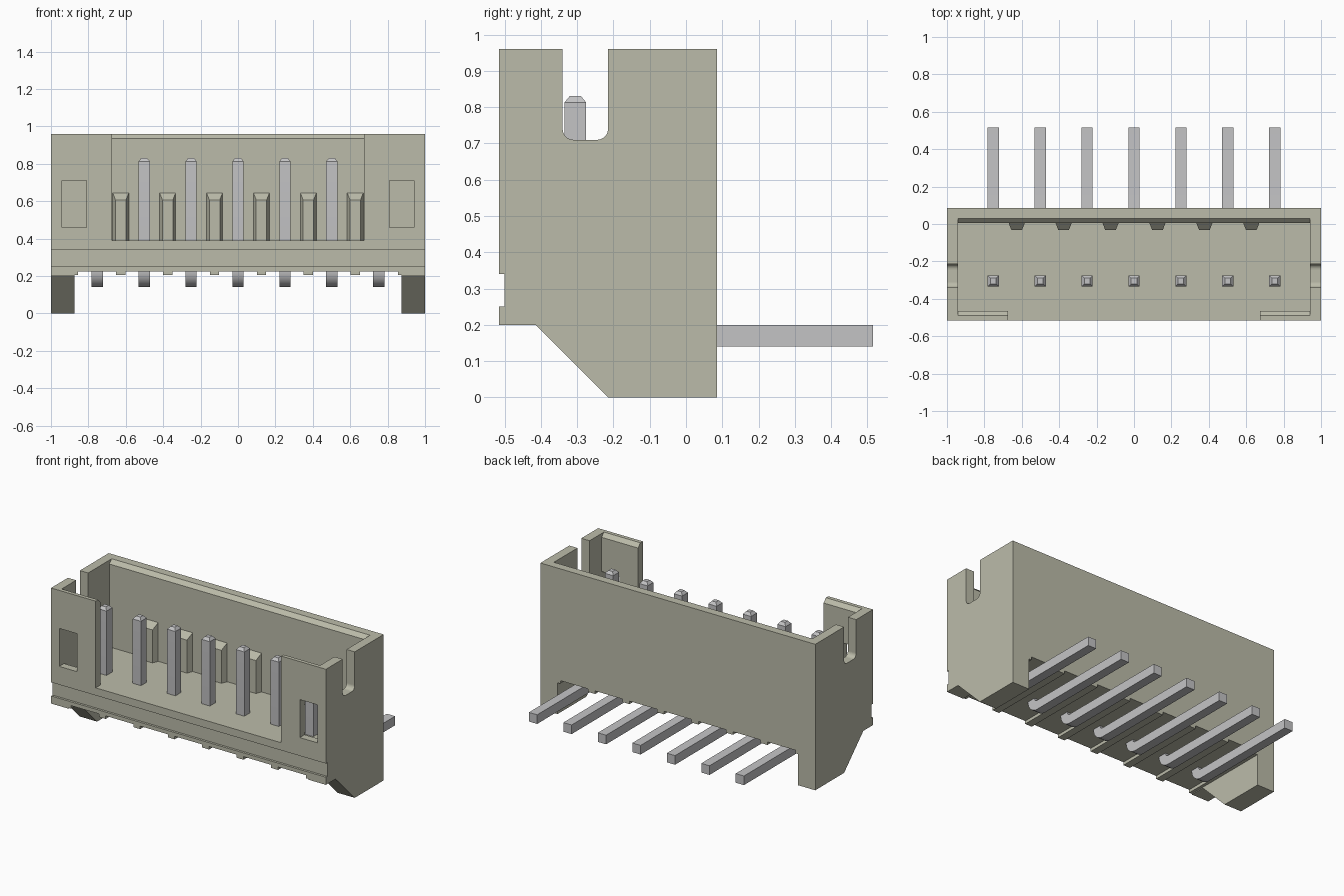
import bpy
import bmesh
import math

cube = bpy.data.objects.get("Cube")
if cube:
    bpy.data.objects.remove(cube, do_unlink=True)


def material(name, rgb):
    m = bpy.data.materials.new(name)
    m.use_nodes = True
    m.diffuse_color = (*rgb, 1)
    m.node_tree.nodes["Principled BSDF"].inputs["Base Color"].default_value = (*rgb, 1)
    return m


PLASTIC = material("warm grey plastic", (0.50, 0.50, 0.40))
METAL = material("grey metal", (0.55, 0.55, 0.56))


def to_object(bm, name, mat):
    bmesh.ops.recalc_face_normals(bm, faces=bm.faces)
    me = bpy.data.meshes.new(name)
    bm.to_mesh(me)
    bm.free()
    me.materials.append(mat)
    ob = bpy.data.objects.new(name, me)
    bpy.context.collection.objects.link(ob)
    return ob


def prism(points, lo, hi, axis):
    """Extrude a profile along x (points are y, z) or along y (points are x, z)."""
    bm = bmesh.new()
    place = (lambda a, b: (lo, a, b)) if axis == "x" else (lambda a, b: (a, lo, b))
    face = bm.faces.new([bm.verts.new(place(a, b)) for a, b in points])
    ext = bmesh.ops.extrude_face_region(bm, geom=[face])
    move = (hi - lo, 0, 0) if axis == "x" else (0, hi - lo, 0)
    bmesh.ops.translate(bm, vec=move, verts=[g for g in ext["geom"] if isinstance(g, bmesh.types.BMVert)])
    return bm


def rect(a0, a1, b0, b1):
    return [(a0, b0), (a1, b0), (a1, b1), (a0, b1)]


def arc(cy, cz, r, start, end, n=8):
    return [(cy + r * math.cos(math.radians(start + (end - start) * i / n)),
             cz + r * math.sin(math.radians(start + (end - start) * i / n))) for i in range(n + 1)]


def cut(target, bm):
    cutter = to_object(bm, "cutter", PLASTIC)
    cutter.hide_render = True
    mod = target.modifiers.new("cut", "BOOLEAN")
    mod.operation = "DIFFERENCE"
    mod.solver = "EXACT"
    mod.object = cutter
    bpy.context.view_layer.objects.active = target
    bpy.ops.object.modifier_apply(modifier=mod.name)
    bpy.data.objects.remove(cutter, do_unlink=True)


PITCH = 0.2508
RIBS = [(i - 2.5) * PITCH for i in range(6)]

# Housing: side outline with front groove and sloped feet
housing = to_object(prism([(-0.515, 0.96), (-0.515, 0.34), (-0.5, 0.34), (-0.5, 0.25),
                           (-0.515, 0.25), (-0.515, 0.2), (-0.415, 0.2), (-0.215, 0),
                           (0.085, 0), (0.085, 0.96)], -1, 1, "x"), "housing", PLASTIC)

# Open cavity with chamfered front and back rims
cut(housing, prism([(-0.465, 0.39), (0.005, 0.39), (0.005, 0.935), (0.07, 1.0),
                    (-0.53, 1.0), (-0.465, 0.935)], -0.94, 0.94, "x"))

# Wide front opening and the two small windows
cut(housing, prism(rect(-0.675, 0.675, 0.39, 1.1), -0.6, -0.4, "y"))
for a, b in ((-0.94, -0.81), (0.81, 0.94)):
    cut(housing, prism(rect(a, b, 0.46, 0.71), -0.6, -0.4, "y"))

# Round-bottomed slot in both end walls
slot = ([(-0.34, 1.1)] + arc(-0.31, 0.74, 0.03, 180, 270)
        + arc(-0.245, 0.74, 0.03, 270, 360) + [(-0.215, 1.1)])
cut(housing, prism(slot, -1.1, 1.1, "x"))

# Underside hollow between the feet, leaving thin ribs
under = [(0.875, -0.1), (-0.875, -0.1), (-0.875, 0.205), (-0.855, 0.205), (-0.855, 0.225)]
for x in RIBS:
    under += [(x - 0.025, 0.225), (x - 0.025, 0.205), (x + 0.025, 0.205), (x + 0.025, 0.225)]
under += [(0.855, 0.225), (0.855, 0.205), (0.875, 0.205)]
cut(housing, prism(under, -0.7, 0.3, "y"))

# Tapered guide ribs on the inside of the back wall
for i, x in enumerate(RIBS):
    bm = bmesh.new()
    rings = []
    for y, w, top in ((0.005, 0.043, 0.645), (-0.033, 0.028, 0.607)):
        rings.append([bm.verts.new((x + a, y, z)) for a, z in rect(-w, w, 0.39, top)])
    bm.faces.new(rings[0])
    bm.faces.new(rings[1])
    for k in range(4):
        n = (k + 1) % 4
        bm.faces.new([rings[0][k], rings[0][n], rings[1][n], rings[1][k]])
    to_object(bm, f"guide_rib_{i + 1}", PLASTIC)

# Bent square pins with tapered tips
bend = (arc(-0.25, 0.225, 0.085, 180, 270) + [(0.515, 0.14), (0.515, 0.2)]
        + arc(-0.25, 0.225, 0.025, 270, 180))
bm = prism([(-0.335, 0.813)] + bend + [(-0.275, 0.813)], -0.03, 0.03, "x")
tip = max(bm.faces, key=lambda f: f.calc_center_median().z if len(f.verts) == 4 else -1)
top = bmesh.ops.extrude_face_region(bm, geom=[tip])
bmesh.ops.delete(bm, geom=[tip], context="FACES_ONLY")
for v in [g for g in top["geom"] if isinstance(g, bmesh.types.BMVert)]:
    v.co = (v.co.x * 0.5, -0.305 + (v.co.y + 0.305) * 0.5, 0.831)
pin = to_object(bm, "pin_1", METAL)
bpy.ops.object.select_all(action="DESELECT")
pin.select_set(True)
bpy.context.view_layer.objects.active = pin
bpy.ops.object.shade_smooth_by_angle(angle=math.radians(30))
pin.location.x = -3 * PITCH
for i in range(1, 7):
    twin = pin.copy()
    twin.name = f"pin_{i + 1}"
    twin.location.x = (i - 3) * PITCH
    bpy.context.collection.objects.link(twin)
